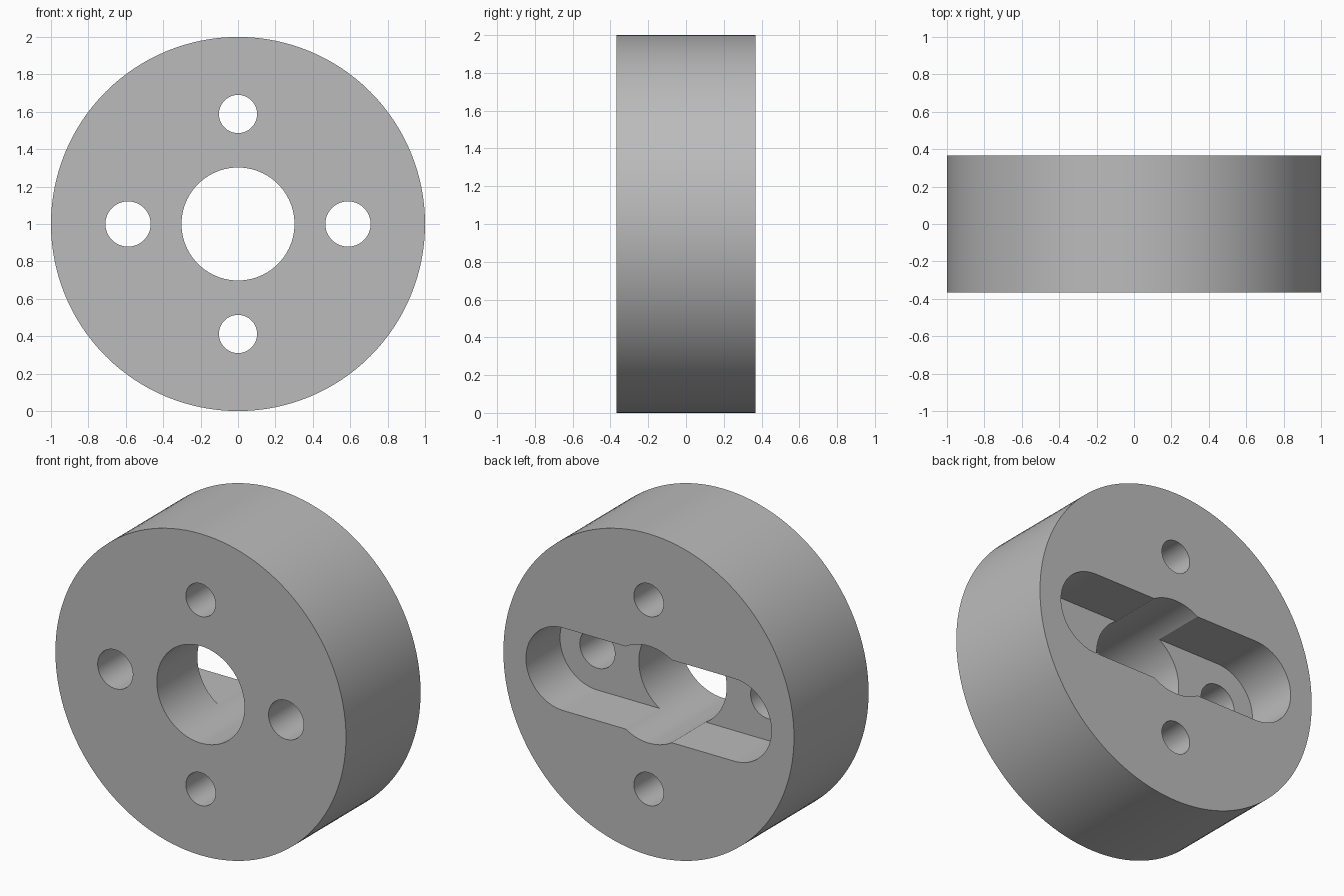
import bpy
import math

cube = bpy.data.objects.get("Cube")
if cube:
    bpy.data.objects.remove(cube, do_unlink=True)

HALF = 0.367          # half thickness of the disc
PITCH = 0.588         # distance of the small holes from the axis
SLOT_RADIUS = 0.257
SLOT_DEPTH = 0.335

grey = bpy.data.materials.new("plain grey")
grey.use_nodes = True
grey.diffuse_color = (0.5, 0.5, 0.5, 1)
grey.node_tree.nodes["Principled BSDF"].inputs["Base Color"].default_value = (0.5, 0.5, 0.5, 1)


def cylinder(name, radius, x=0, z=0, depth=2, sides=64):
    """Cylinder lying along y, placed relative to the disc axis."""
    bpy.ops.mesh.primitive_cylinder_add(
        vertices=sides, radius=radius, depth=depth,
        location=(x, 0, 1 + z), rotation=(math.pi / 2, 0, 0))
    obj = bpy.context.object
    obj.name = name
    bpy.ops.object.transform_apply()
    return obj


def prism(name, outline, y0, y1):
    """Solid made by sweeping an x-z outline along y."""
    n = len(outline)
    verts = [(x, y, z) for y in (y0, y1) for x, z in outline]
    faces = [list(range(n)), list(range(2 * n - 1, n - 1, -1))]
    faces += [(i, i + n, (i + 1) % n + n, (i + 1) % n) for i in range(n)]
    mesh = bpy.data.meshes.new(name)
    mesh.from_pydata(verts, [], faces)
    obj = bpy.data.objects.new(name, mesh)
    bpy.context.collection.objects.link(obj)
    return obj


def cut(target, cutter):
    """Subtract the cutter for good and remove it."""
    cutter.hide_render = True
    mod = target.modifiers.new("cut", 'BOOLEAN')
    mod.operation = 'DIFFERENCE'
    mod.solver = 'EXACT'
    mod.object = cutter
    bpy.context.view_layer.objects.active = target
    bpy.ops.object.modifier_apply(modifier=mod.name)
    bpy.data.objects.remove(cutter, do_unlink=True)


# Thick round body
body = cylinder("slotted_disc", 1, depth=2 * HALF, sides=128)
body.data.materials.append(grey)

# Round-ended slot in the back face, centred on the side holes
arc = 32
slot = []
for side in (1, -1):
    for i in range(arc + 1):
        a = -math.pi / 2 + math.pi * i / arc
        slot.append((side * (PITCH + SLOT_RADIUS * math.cos(a)),
                     1 + side * SLOT_RADIUS * math.sin(a)))
cut(body, prism("slot_cutter", slot, HALF - SLOT_DEPTH, HALF + 0.2))

# Centre bore, side holes and upper and lower holes, all right through
cut(body, cylinder("bore_cutter", 0.302, sides=96))
for s in (-1, 1):
    cut(body, cylinder("side_hole_cutter", 0.121, x=s * PITCH))
    cut(body, cylinder("pin_hole_cutter", 0.102, z=s * PITCH))

# Smooth round walls with sharp rims
bpy.ops.object.select_all(action='DESELECT')
body.select_set(True)
bpy.context.view_layer.objects.active = body
bpy.ops.object.shade_smooth_by_angle(angle=math.radians(30))
